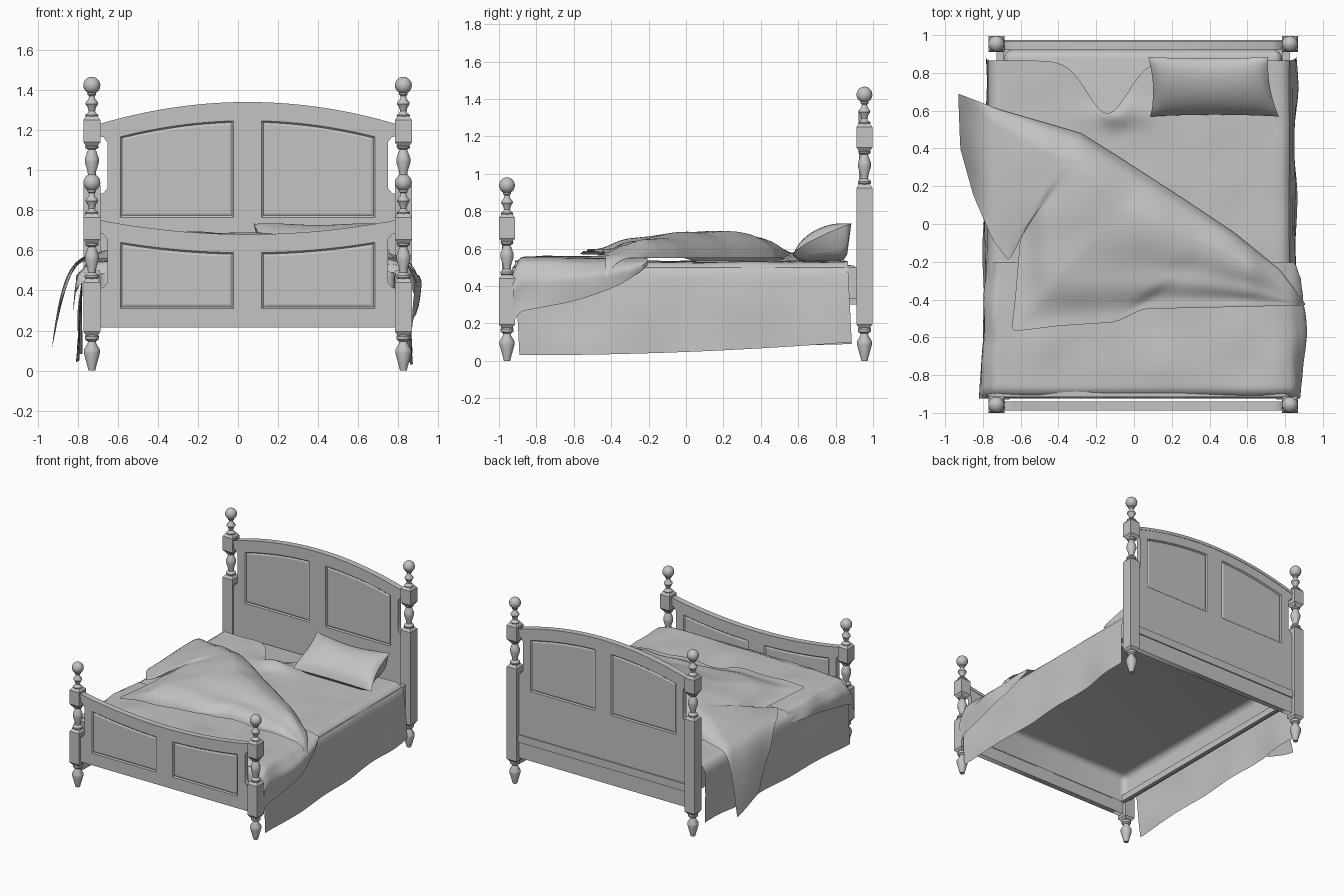
import bpy, bmesh, math
from mathutils import Vector, noise, Matrix

cube = bpy.data.objects.get("Cube")
if cube:
    bpy.data.objects.remove(cube)

GREY = (0.55, 0.55, 0.55, 1)
grey = bpy.data.materials.new("plain_grey")
grey.use_nodes = True
grey.diffuse_color = GREY
grey.node_tree.nodes["Principled BSDF"].inputs["Base Color"].default_value = GREY

CX = 0.048                 # bed frame centre
FOOT_Y, HEAD_Y = -0.957, 0.954
LIFT = 0.485               # extra height of the head posts


def add(name, mesh, angle=None):
    ob = bpy.data.objects.new(name, mesh)
    bpy.context.collection.objects.link(ob)
    mesh.materials.clear()
    mesh.materials.append(grey)
    if angle:
        bpy.ops.object.select_all(action='DESELECT')
        ob.select_set(True)
        bpy.context.view_layer.objects.active = ob
        bpy.ops.object.shade_smooth_by_angle(angle=math.radians(angle))


def from_bm(name, bm, angle=None):
    mesh = bpy.data.meshes.new(name)
    bm.to_mesh(mesh)
    bm.free()
    add(name, mesh, angle)


def box_bm(lo, hi):
    bm = bmesh.new()
    bmesh.ops.create_cube(bm, size=1)
    for v in bm.verts:
        v.co = [(a + b) / 2 + c * (b - a) for a, b, c in zip(lo, hi, v.co)]
    return bm


def box(name, lo, hi):
    from_bm(name, box_bm(lo, hi))


def skin(bm, rings):
    """Join equal rings of points and cap both ends."""
    rings = [[bm.verts.new(p) for p in ring] for ring in rings]
    n = len(rings[0])
    for a, b in zip(rings, rings[1:]):
        for i in range(n):
            j = (i + 1) % n
            bm.faces.new((a[i], a[j], b[j], b[i]))
    bm.faces.new(rings[0][::-1])
    bm.faces.new(rings[-1])


def lathe(bm, profile, sides, x, y, dz=0):
    """Turned shape; four sides give a square block."""
    k = 1 / math.cos(math.pi / 4) if sides == 4 else 1
    angles = [(i + 0.5) * math.tau / sides for i in range(sides)]
    skin(bm, [[(x + r * k * math.cos(a), y + r * k * math.sin(a), z + dz) for a in angles] for r, z in profile])


def along(pts, u):
    """Point at fraction u of a polyline's length."""
    pts = [Vector(p) for p in pts]
    lens = [(b - a).length for a, b in zip(pts, pts[1:])]
    d = u * sum(lens)
    for a, b, n in zip(pts, pts[1:], lens):
        if d <= n:
            return a.lerp(b, d / n)
        d -= n
    return pts[-1]


def cloth(name, nu, nv, f):
    bm = bmesh.new()
    g = [[bm.verts.new(f(i / nu, j / nv)) for j in range(nv + 1)] for i in range(nu + 1)]
    for i in range(nu):
        for j in range(nv):
            bm.faces.new((g[i][j], g[i + 1][j], g[i + 1][j + 1], g[i][j + 1]))
    from_bm(name, bm, 60)


def rough(x, y, s=3.0):
    return noise.noise(Vector((x * s, y * s, 0.3)))


def clamp(x):
    return max(0, min(1, x))


# Turned posts
B = 0.0425
TURNED_FOOT = [(.017, 0), (.022, .02), (.04, .085), (.04, .105), (.022, .135), (.02, .145), (.034, .155), (.036, .17), (.028, .185)]
VASE = [(.028, .455), (.036, .465), (.036, .475), (.02, .49), (.022, .51), (.036, .555), (.035, .575),
        (.022, .61), (.018, .617), (.032, .625), (.034, .634), (.026, .642)]
FINIAL = [(.028, .775), (.034, .79), (.02, .8), (.016, .81), (.022, .83), (.032, .845), (.03, .855), (.017, .87), (.014, .885), (.022, .892), (.022, .9)]
BALL = [(max(.043 * math.sin(a), .002), .938 - .043 * math.cos(a)) for a in [i * math.pi / 10 for i in range(11)]]


def block(z0, z1):
    return [(B * .66, z0), (B, z0 + .02), (B, z1 - .02), (B * .66, z1)]


def post(name, x, y, lift):
    bm = bmesh.new()
    lathe(bm, TURNED_FOOT, 20, x, y)
    lathe(bm, block(.175, .46 + lift), 4, x, y)
    for part in (VASE, FINIAL, BALL):
        lathe(bm, part, 20, x, y, lift)
    lathe(bm, block(.635, .785), 4, x, y, lift)
    from_bm(name, bm, 35)


for side, s in (("right", -1), ("left", 1)):
    x = CX + s * 0.777
    post("foot_post_" + side, x, FOOT_Y, 0)
    post("head_post_" + side, x, HEAD_Y, LIFT)
    # Side rails with an inner ledge
    a = CX + s * 0.757
    box("side_rail_" + side, (a - .02, -.93, .33), (a + .02, .93, .5))
    b = CX + s * 0.722
    box("rail_ledge_" + side, (b - .015, -.93, .3), (b + .015, .93, .35))


# Head and foot boards: flat outlines with panel openings
def slab(name, loops, half, y):
    cu = bpy.data.curves.new(name, 'CURVE')
    cu.dimensions, cu.fill_mode, cu.extrude = '2D', 'BOTH', half
    for pts in loops:
        sp = cu.splines.new('POLY')
        sp.points.add(len(pts) - 1)
        for p, (px, pz) in zip(sp.points, pts):
            p.co = (px, pz, 0, 1)
        sp.use_cyclic_u = True
    tmp = bpy.data.objects.new(name + "_curve", cu)
    bpy.context.collection.objects.link(tmp)
    bpy.context.view_layer.update()
    mesh = bpy.data.meshes.new_from_object(tmp.evaluated_get(bpy.context.evaluated_depsgraph_get()))
    bpy.data.objects.remove(tmp)
    mesh.transform(Matrix.Translation((CX, y, 0)) @ Matrix.Rotation(math.pi / 2, 4, 'X'))
    mesh.name = name
    add(name, mesh)


def span(a, b, n):
    return [a + (b - a) * i / n for i in range(n + 1)]


def board(name, y, top, curve, notch, low, panel_top):
    def arc(x, c):
        return c + curve * x * x
    edge, cut = 0.745, 0.7
    n0, n1 = notch
    half = [(edge, .215), (edge, n0 - .02), (cut + .02, n0 - .015), (cut, n0 + .01), (cut, n1 - .01), (cut + .02, n1 + .015), (edge, n1 + .02)]
    outline = half + [(x, arc(x, top)) for x in span(edge, -edge, 28)] + [(-px, pz) for px, pz in half[::-1]]

    def panel(s, m):
        xs = span(.07 + m, .635 - m, 12)
        return [(s * xs[0], low + m), (s * xs[-1], low + m)] + [(s * x, arc(x, panel_top) - m) for x in xs[::-1]]
    slab(name, [outline, panel(-1, 0), panel(1, 0)], .021, y)
    # Panels: sloped border down to a groove, then a raised field, on both faces
    steps = [(.02, .016), (.008, .011), (-.001, .02)]
    depth = [(m, -d) for m, d in steps] + steps[::-1]
    for side, s in (("right", -1), ("left", 1)):
        bm = bmesh.new()
        skin(bm, [[(CX + px, y + d, pz) for px, pz in panel(s, m)] for m, d in depth])
        bmesh.ops.recalc_face_normals(bm, faces=bm.faces)
        from_bm(f"{name}_panel_{side}", bm)
    # Cap bead along the curved top
    xs = span(-.74, .74, 28)
    slab(name + "_cap", [[(x, arc(x, top) - .02) for x in xs] + [(x, arc(x, top) + .003) for x in xs[::-1]]], .024, y)


board("footboard", -.963, .677, .13, (.43, .665), .31, .588)
board("headboard", .945, 1.337, -.2, (.9, 1.15), .765, 1.247)
box("headboard_moulding", (CX - .74, .925, .34), (CX + .74, .975, .4))

# Mattress, open underneath
bm = box_bm((CX - .735, -.925, .3), (CX + .735, .922, .512))
bm.normal_update()
bmesh.ops.delete(bm, geom=[f for f in bm.faces if f.normal.z < -.9], context='FACES')
bmesh.ops.bevel(bm, geom=[e for e in bm.edges if not e.is_boundary], offset=.045, segments=4, affect='EDGES', profile=.5)
from_bm("mattress", bm, 50)


# Hanging sheet
def sheet(u, v):
    y0 = -.915 + 1.78 * v
    zr, zl = .03 + .07 * v * v, .04 + .05 * v
    p = along([(-.785, 0, zl), (-.785, 0, .3), (-.775, 0, .46), (-.758, 0, .505), (-.725, 0, .525), (-.3, 0, .532), (.4, 0, .532),
               (.785, 0, .528), (.82, 0, .508), (.838, 0, .465), (.85, 0, .3), (.86, 0, zr)], u)
    hang = max(0, .52 - p.z)
    x = p.x + .05 * hang * rough(y0, p.z) - (.05 * hang * (1 - v) if p.x < 0 else 0)
    dip = .28 * math.exp(-((x + .14) / .15) ** 2) * v ** 3
    crease = .05 * math.exp(-((x + .08) / .13) ** 2 - ((y0 - dip - .58) / .06) ** 2)
    z = p.z + (.008 * rough(x, y0, 5) + crease) * clamp(1 - hang * 20)
    return (x, y0 - dip + .05 * hang, z)


cloth("hanging_sheet", 90, 60, sheet)


# Lower part of the duvet, spread over the foot end
def lower_duvet(u, v):
    y = -.925 + .72 * v
    zr = .26 + .13 * v + .12 * v ** 4
    fall = .53 - zr
    out = .035 * math.sin(math.pi * min(1, v * .85)) - .05 * v ** 5
    p = along([(-.815 + .03 * v, 0, .35 + .12 * v), (-.81 + .03 * v, 0, .47), (-.74, 0, .543), (-.5, 0, .552), (.3, 0, .555),
               (.76, 0, .55), (.84, 0, .53), (.88 + out, 0, .53 - fall * .35), (.87 + out, 0, zr)], u)
    roll = .06 * max(0, 1 - v / .08) ** 2
    return (p.x + .012 * rough(y, p.z, 6), y, p.z - roll + .014 * rough(p.x, y, 4))


cloth("lower_duvet", 70, 36, lower_duvet)

# Upper part of the duvet, folded back along a diagonal
FOLD = [(-.93, .69), (-.71, .605), (-.45, .53), (-.28, .48), (-.08, .355), (.29, .115), (.53, -.045), (.77, -.24), (.905, -.42)]
HEM = [(-.93, .67), (-.92, .4), (-.85, .15), (-.75, -.08), (-.66, -.2), (-.6, -.05), (-.63, -.4), (-.65, -.57),
       (-.4, -.54), (-.1, -.52), (.05, -.45), (.5, -.44), (.905, -.43)]


def folded_duvet(s, v):
    t = 1 - v
    x, y = along(FOLD, s).lerp(along(HEM, s), t)
    left, right = max(0, -.72 - x), max(0, x - .79)
    drop = .45 * (left / .21) ** 3.2 + .11 * (right / .12) ** 3
    drop *= 1 + .25 * math.sin(math.pi * clamp(left / .21)) * math.sin(y * 11)
    inside = clamp((x + .88) / .4) * clamp((.92 - x) / .3)
    puff = .11 * math.sin(math.pi * t ** .5) * math.sin(math.pi * s) ** .8
    lift = .03 * min(1, t * 5)
    folds = .016 * math.sin(t * 17 + 4 * s) * s * s * (1 - s) * 4 * t
    ripple = .018 * rough(x, y, 4) * min(1, t * 6)
    return (x, y, .55 - drop + (puff + lift + folds + ripple) * inside)


cloth("folded_duvet", 80, 40, folded_duvet)


# Pillow leaning up towards the headboard
def pillow(up):
    def f(a, b):
        u, v = (2 * a - 1) * (1 if up else -1), 2 * b - 1
        x = .41 - .017 * v + u * (.329 - .011 * v) * (1 - .06 * (1 - v * v))
        y = .727 + v * .158 * (1 - .06 * (1 - u * u))
        w = (v + 1) / 2
        mid = .565 + .17 * w ** .7 - .04 * (1 - u * u) * w
        if up:
            z = mid + .062 * ((1 - u ** 4) * (1 - v * v)) ** .6
        else:
            e = ((1 - u ** 6) * (1 - v ** 8)) ** .5
            z = mid * (1 - e) + .53 * e
        return (x, y, z)
    return f


cloth("pillow_top", 28, 18, pillow(True))
cloth("pillow_underside", 28, 18, pillow(False))
